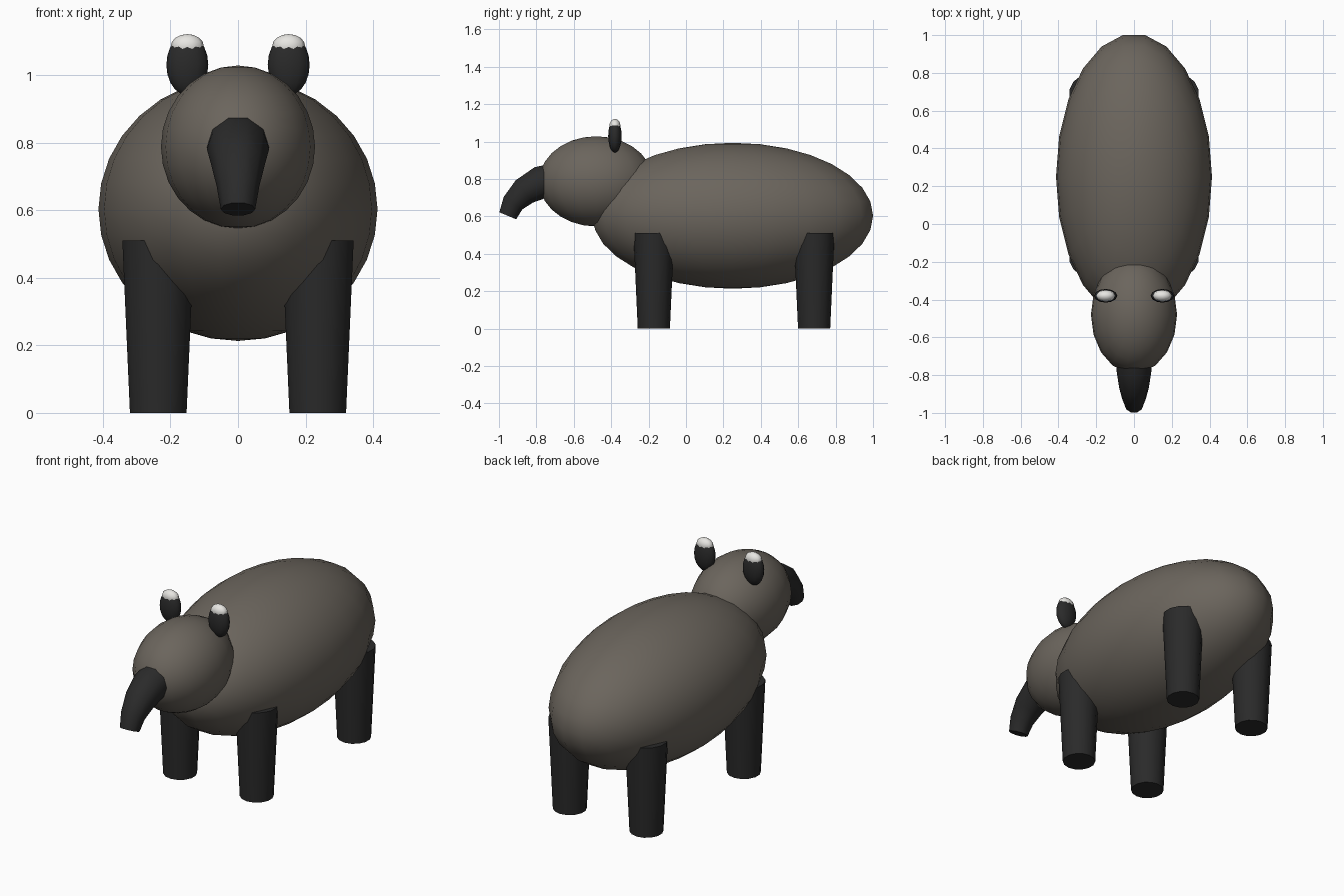
import bpy, bmesh, math
from mathutils import Matrix, Vector

cube = bpy.data.objects.get("Cube")
if cube:
    bpy.data.objects.remove(cube, do_unlink=True)


def material(name, rgb):
    mat = bpy.data.materials.new(name)
    mat.use_nodes = True
    mat.diffuse_color = (*rgb, 1)
    bsdf = mat.node_tree.nodes["Principled BSDF"]
    bsdf.inputs["Base Color"].default_value = (*rgb, 1)
    bsdf.inputs["Roughness"].default_value = 0.9
    return mat


HIDE = material("grey brown hide", (0.147, 0.130, 0.109))
DARK = material("charcoal", (0.023, 0.023, 0.023))
WHITE = material("ear white", (0.80, 0.79, 0.76))


def finish(name, bm, mat, angle=60):
    bmesh.ops.recalc_face_normals(bm, faces=bm.faces)
    mesh = bpy.data.meshes.new(name)
    bm.to_mesh(mesh)
    bm.free()
    mesh.materials.append(mat)
    obj = bpy.data.objects.new(name, mesh)
    bpy.context.collection.objects.link(obj)
    bpy.ops.object.select_all(action="DESELECT")
    obj.select_set(True)
    bpy.context.view_layer.objects.active = obj
    bpy.ops.object.shade_smooth_by_angle(angle=math.radians(angle))
    return obj


def ellipsoid(name, centre, radii, mat, segments, rings):
    bm = bmesh.new()
    bmesh.ops.create_uvsphere(bm, u_segments=segments, v_segments=rings, radius=1)
    # quarter turn puts a column of vertices on each flank
    place = (Matrix.Translation(centre) @ Matrix.Diagonal((*radii, 1))
             @ Matrix.Rotation(math.pi / 2, 4, "Z"))
    bm.transform(place)
    return finish(name, bm, mat)


def leg(name, x, y, height=0.51):
    bm = bmesh.new()
    bmesh.ops.create_cone(bm, cap_ends=True, segments=14, radius1=0.086,
                          radius2=0.109, depth=height)
    bm.transform(Matrix.Translation((x, y, height / 2)))
    return finish(name, bm, DARK)


def trunk(name, path, sides, mat):
    """Tapered tube through (y, z, radius) points in the middle plane."""
    bm = bmesh.new()
    rings = []
    for i, (y, z, r) in enumerate(path):
        a, b = path[max(i - 1, 0)], path[min(i + 1, len(path) - 1)]
        along = Vector((0, b[0] - a[0], b[1] - a[1])).normalized()
        side = Vector((1, 0, 0))
        up = side.cross(along)
        angles = [2 * math.pi * k / sides for k in range(sides)]
        rings.append([bm.verts.new(Vector((0, y, z)) + r * (math.cos(t) * side + math.sin(t) * up))
                      for t in angles])
    for low, high in zip(rings, rings[1:]):
        for k in range(sides):
            n = (k + 1) % sides
            bm.faces.new((low[k], low[n], high[n], high[k]))
    bm.faces.new(rings[0])
    bm.faces.new(rings[-1])
    return finish(name, bm, mat)


# Body and head
ellipsoid("body", (0, 0.25, 0.603), (0.413, 0.758, 0.39), HIDE, 22, 16)
ellipsoid("head", (0, -0.48, 0.787), (0.228, 0.31, 0.241), HIDE, 18, 14)

# Drooping snout
trunk("snout", [(-0.68, 0.80, 0.094), (-0.78, 0.78, 0.092), (-0.865, 0.733, 0.079),
                (-0.925, 0.67, 0.063), (-0.953, 0.603, 0.051)], 10, DARK)

# Paired ears and legs
for label, s in (("left", 1), ("right", -1)):
    ellipsoid(label + "_ear", (s * 0.15, -0.38, 1.03), (0.062, 0.036, 0.09), DARK, 12, 10)
    ellipsoid(label + "_ear_tip", (s * 0.15, -0.38, 1.085), (0.049, 0.031, 0.036), WHITE, 10, 8)
    leg(label + "_front_leg", s * 0.236, -0.172)
    leg(label + "_back_leg", s * 0.236, 0.685)
